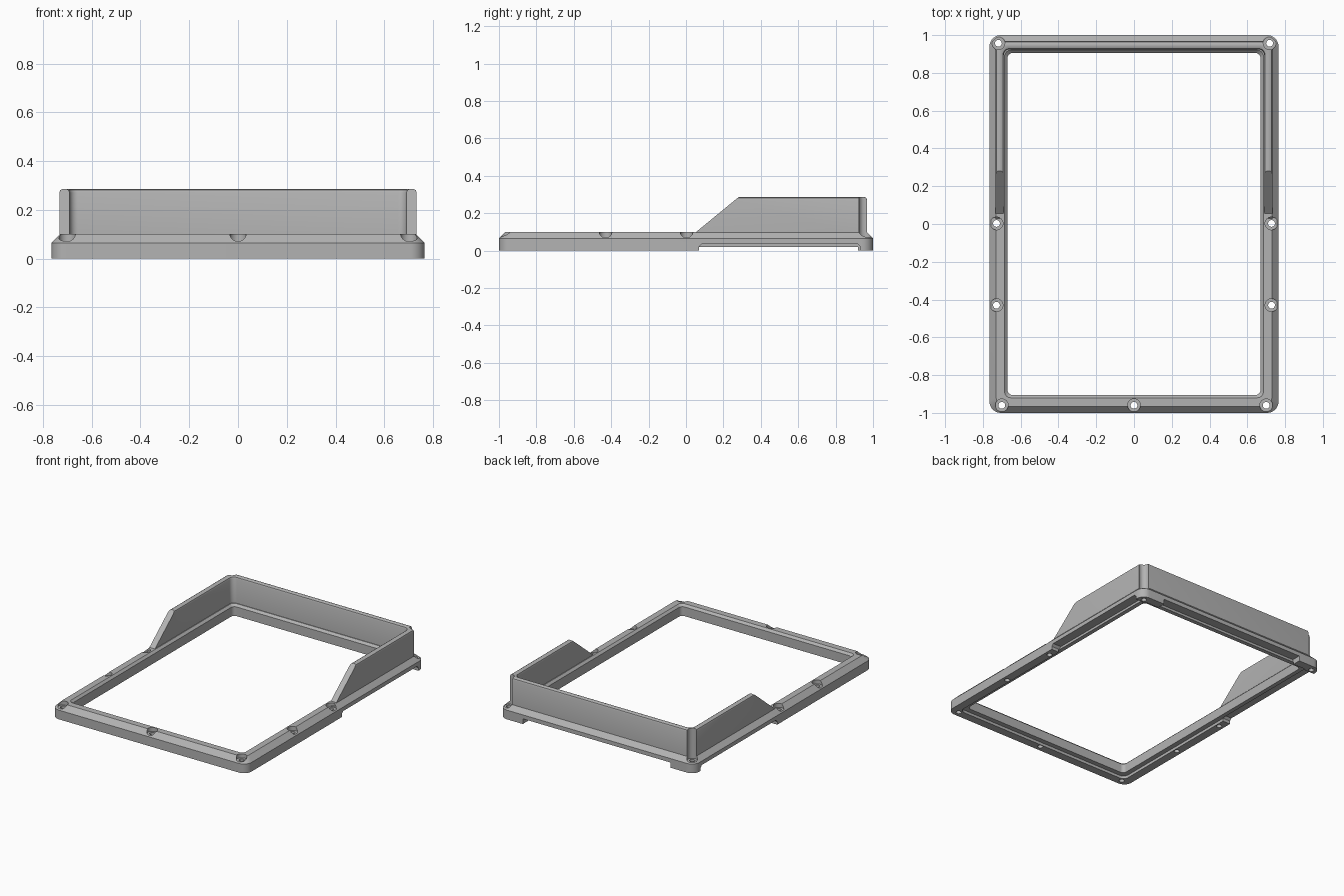
import bpy
import bmesh
import math

cube = bpy.data.objects.get("Cube")
if cube:
    bpy.data.objects.remove(cube, do_unlink=True)

HALF_X, HALF_Y = 0.765, 1.0

grey = bpy.data.materials.new("plain grey")
grey.use_nodes = True
colour = (0.45, 0.45, 0.45, 1)
grey.diffuse_color = colour
grey.node_tree.nodes["Principled BSDF"].inputs["Base Color"].default_value = colour


def make_object(name, bm):
    bmesh.ops.recalc_face_normals(bm, faces=bm.faces)
    mesh = bpy.data.meshes.new(name)
    bm.to_mesh(mesh)
    bm.free()
    mesh.materials.append(grey)
    obj = bpy.data.objects.new(name, mesh)
    bpy.context.collection.objects.link(obj)
    return obj


def rounded_ring(bm, inset, z, steps=8):
    radius = 0.06 - inset * 0.35
    cx, cy = HALF_X - inset - radius, HALF_Y - inset - radius
    ring = []
    for k, (sx, sy) in enumerate([(1, 1), (-1, 1), (-1, -1), (1, -1)]):
        for i in range(steps + 1):
            a = math.pi / 2 * (k + i / steps)
            ring.append(bm.verts.new((sx * cx + radius * math.cos(a),
                                      sy * cy + radius * math.sin(a), z)))
    return ring


def sweep(name, section):
    """Carry a closed (inset, z) section round the rectangle."""
    bm = bmesh.new()
    rings = [rounded_ring(bm, *p) for p in section]
    n = len(rings[0])
    for r, ring in enumerate(rings):
        other = rings[(r + 1) % len(rings)]
        for i in range(n):
            j = (i + 1) % n
            bm.faces.new((ring[i], ring[j], other[j], other[i]))
    return make_object(name, bm)


def prism(name, profile, x0, x1):
    """Extrude a (y, z) profile along x."""
    bm = bmesh.new()
    face = bm.faces.new([bm.verts.new((x0, y, z)) for y, z in profile])
    out = bmesh.ops.extrude_face_region(bm, geom=[face])
    verts = [v for v in out["geom"] if isinstance(v, bmesh.types.BMVert)]
    bmesh.ops.translate(bm, vec=(x1 - x0, 0, 0), verts=verts)
    return make_object(name, bm)


def box(name, x0, x1, y0, y1, z0, z1):
    return prism(name, [(y0, z0), (y1, z0), (y1, z1), (y0, z1)], x0, x1)


def cylinder(name, x, y, radius, z0, z1):
    bm = bmesh.new()
    bmesh.ops.create_cone(bm, cap_ends=True, segments=32, radius1=radius,
                          radius2=radius, depth=z1 - z0)
    bmesh.ops.translate(bm, vec=(x, y, (z0 + z1) / 2), verts=bm.verts)
    return make_object(name, bm)


def cut(target, cutter):
    cutter.hide_render = True
    bpy.context.view_layer.objects.active = target
    mod = target.modifiers.new("cut", "BOOLEAN")
    mod.operation = "DIFFERENCE"
    mod.solver = "EXACT"
    mod.object = cutter
    bpy.ops.object.modifier_apply(modifier=mod.name)
    bpy.data.objects.remove(cutter, do_unlink=True)


# Chamfered base frame with a raised inner lip underneath
frame = sweep("base_frame", [(0, 0), (0, 0.065), (0.035, 0.1), (0.08, 0.1),
                             (0.095, 0.085), (0.095, 0.02), (0.06, 0.02), (0.06, 0)])

# Tall guard wall with a rounded top, sloping down at its front ends
wall = sweep("guard_wall", [(0.032, 0.08), (0.032, 0.27), (0.036, 0.281), (0.046, 0.286),
                            (0.061, 0.286), (0.071, 0.281), (0.075, 0.27), (0.075, 0.08)])
cut(wall, prism("slope_cutter", [(-1.2, 0), (-0.067, 0), (0.42, 0.4), (-1.2, 0.4)], -1, 1))

# Gaps under the rear half that leave feet at the corners
for side in (-1, 1):
    x0, x1 = sorted((side * 0.70, side * 0.9))
    cut(frame, prism("side_gap", [(0.07, -0.1), (0.93, -0.1), (0.93, 0.022), (0.915, 0.037),
                                  (0.085, 0.037), (0.07, 0.022)], x0, x1))
cut(frame, box("rear_gap", -0.58, 0.58, 0.935, 1.1, -0.1, 0.037))

# Screw holes with flat counterbores
screws = [(0, -0.96)]
for side in (-1, 1):
    screws += [(side * x, y) for x, y in
               [(0.70, -0.96), (0.728, -0.43), (0.728, 0.003), (0.718, 0.957)]]
for x, y in screws:
    cut(frame, cylinder("counterbore", x, y, 0.034, 0.072, 0.3))
    cut(frame, cylinder("screw_hole", x, y, 0.018, -0.1, 0.2))
    if y > 0.5:
        cut(wall, cylinder("screw_clearance", x, y, 0.034, 0.0, 0.4))

for obj in (frame, wall):
    bpy.ops.object.select_all(action="DESELECT")
    obj.select_set(True)
    bpy.context.view_layer.objects.active = obj
    bpy.ops.object.shade_smooth_by_angle(angle=math.radians(30))
